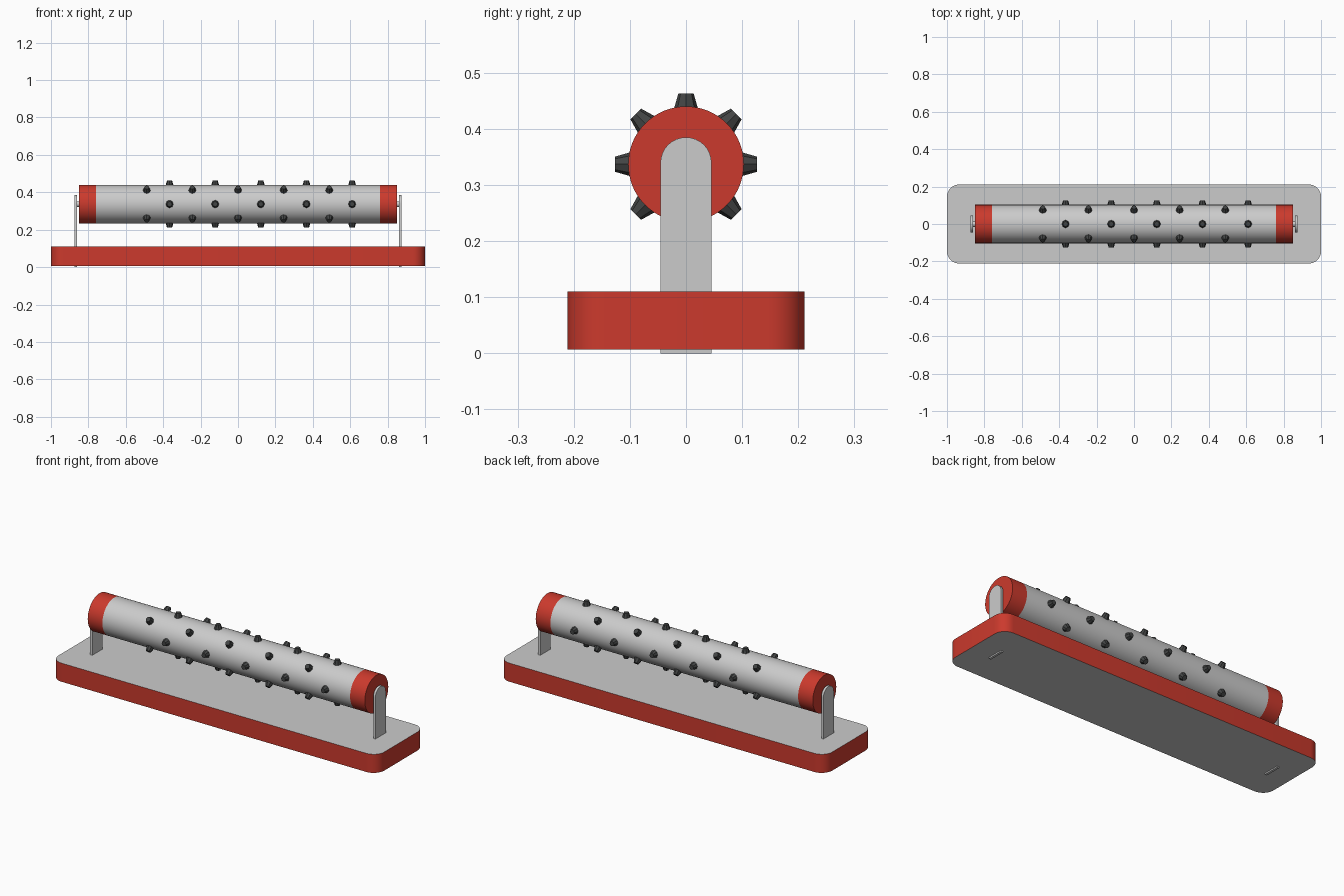
import bpy, bmesh, math
from mathutils import Matrix, Vector

if "Cube" in bpy.data.objects:
    bpy.data.objects.remove(bpy.data.objects["Cube"])


def material(name, rgb):
    m = bpy.data.materials.new(name)
    m.diffuse_color = (*rgb, 1)
    m.use_nodes = True
    m.node_tree.nodes["Principled BSDF"].inputs["Base Color"].default_value = m.diffuse_color
    return m


RED = material("red", (0.60, 0.042, 0.026))
GREY = material("light grey", (0.60, 0.60, 0.60))
DARK = material("dark grey", (0.055, 0.058, 0.058))

AXIS_Z, ROLLER_R = 0.337, 0.103


def make_object(name, bm, mats, smooth=True):
    bmesh.ops.recalc_face_normals(bm, faces=bm.faces)
    mesh = bpy.data.meshes.new(name)
    bm.to_mesh(mesh)
    bm.free()
    for m in mats:
        mesh.materials.append(m)
    ob = bpy.data.objects.new(name, mesh)
    bpy.context.collection.objects.link(ob)
    if smooth:
        bpy.ops.object.select_all(action='DESELECT')
        ob.select_set(True)
        bpy.context.view_layer.objects.active = ob
        bpy.ops.object.shade_smooth_by_angle(angle=math.radians(30))
    return ob


def extrude_outline(points, offset):
    """Solid made by sweeping a closed outline along an offset."""
    bm = bmesh.new()
    face = bm.faces.new([bm.verts.new(p) for p in points])
    ext = bmesh.ops.extrude_face_region(bm, geom=[face], use_keep_orig=True)
    moved = [v for v in ext["geom"] if isinstance(v, bmesh.types.BMVert)]
    bmesh.ops.translate(bm, verts=moved, vec=offset)
    return bm


def x_cylinder(x0, x1, radius, segments):
    pts = [(x0, radius * math.cos(a), AXIS_Z + radius * math.sin(a))
           for a in (2 * math.pi * i / segments for i in range(segments))]
    return extrude_outline(pts, (x1 - x0, 0, 0))


# Base: rounded slab, red rim with grey top and underside
corner, steps = 0.065, 8
outline = []
for k, (sx, sy) in enumerate([(1, 1), (-1, 1), (-1, -1), (1, -1)]):
    for i in range(steps + 1):
        a = math.pi / 2 * (k + i / steps)
        outline.append((sx * (1 - corner) + corner * math.cos(a),
                        sy * (0.211 - corner) + corner * math.sin(a), 0.007))
bm = extrude_outline(outline, (0, 0, 0.103))
bm.normal_update()
for f in bm.faces:
    f.material_index = 1 if abs(f.normal.z) > 0.5 else 0
make_object("base", bm, [RED, GREY])

# Roller drum and its red end caps
make_object("roller_drum", x_cylinder(-0.76, 0.76, ROLLER_R, 64), [GREY])
for side, s in (("left", -1), ("right", 1)):
    make_object(side + "_end_cap", x_cylinder(s * 0.76, s * 0.85, ROLLER_R, 64), [RED])
    make_object(side + "_axle_pin", x_cylinder(s * 0.845, s * 0.866, 0.015, 16), [GREY])

    # Upright bracket with a rounded top
    w, x = 0.0455, s * 0.862
    tab = [(x, -w, 0), (x, w, 0)]
    tab += [(x, w * math.cos(math.pi * i / 16), 0.3395 + w * math.sin(math.pi * i / 16))
            for i in range(17)]
    make_object(side + "_bracket", extrude_outline(tab, (s * 0.013, 0, 0)), [GREY])

# Studs: eight rows of tapered pegs, alternate rows staggered
bm = bmesh.new()
low, high = ROLLER_R - 0.008, 0.1265
for row in range(8):
    angle = row * math.pi / 4
    start = -0.366 if row % 2 == 0 else -0.488
    out = Vector((0, math.cos(angle), math.sin(angle)))
    turn = out.to_track_quat('Z', 'X').to_matrix().to_4x4()
    for i in range(5):
        pos = Vector((start + 0.244 * i, 0, AXIS_Z)) + out * (low + high) / 2
        bmesh.ops.create_cone(bm, cap_ends=True, segments=8, radius1=0.0225,
                              radius2=0.0135, depth=high - low,
                              matrix=Matrix.Translation(pos) @ turn)
make_object("roller_studs", bm, [DARK], smooth=False)
